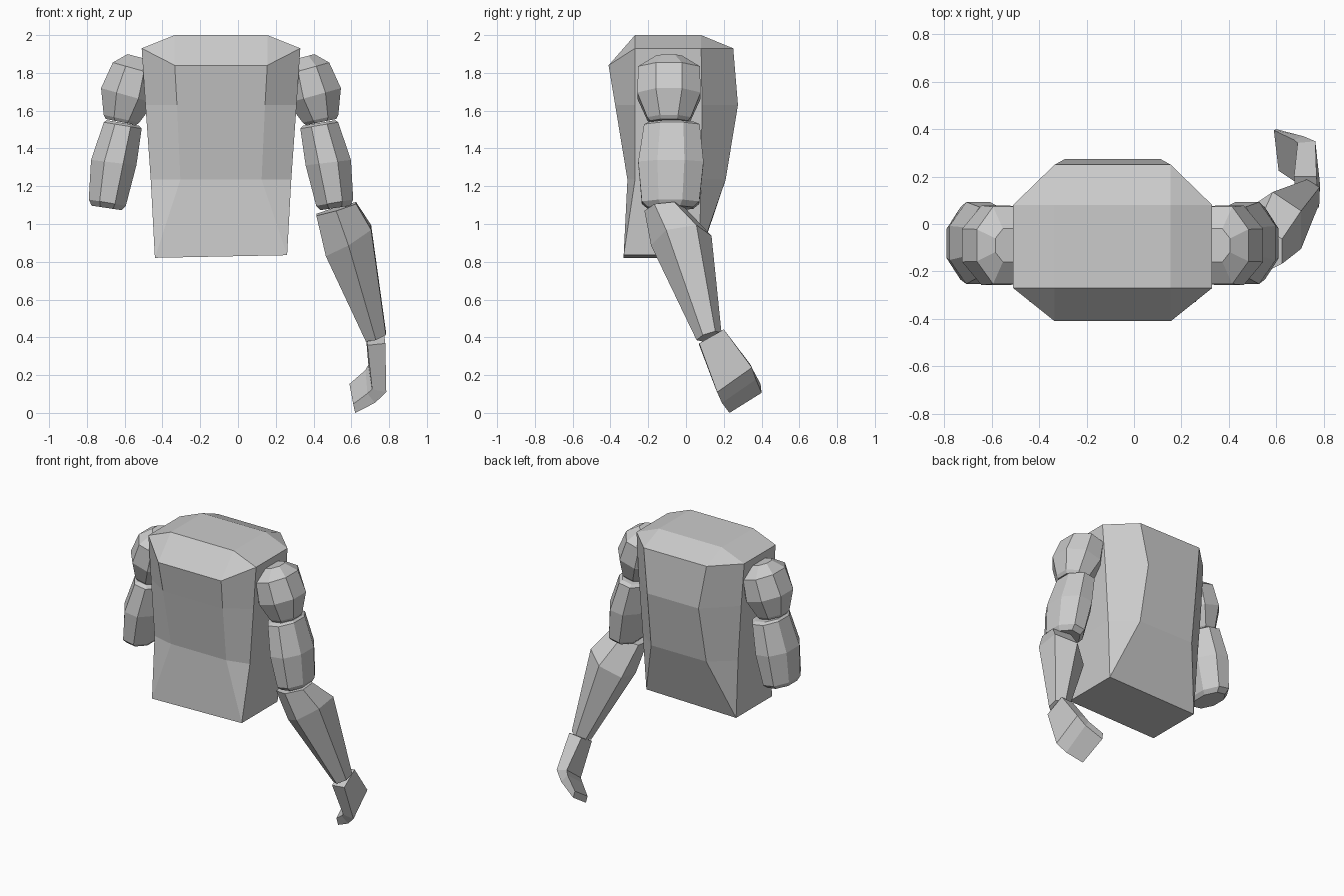
import bpy
import bmesh
from math import cos, sin, pi
from mathutils import Vector

cube = bpy.data.objects.get("Cube")
if cube:
    bpy.data.objects.remove(cube, do_unlink=True)

MID = -0.09  # symmetry plane of the body

grey = bpy.data.materials.new("plain grey")
grey.use_nodes = True
grey.diffuse_color = (0.6, 0.6, 0.6, 1)
grey.node_tree.nodes["Principled BSDF"].inputs["Base Color"].default_value = (0.6, 0.6, 0.6, 1)


def finish(bm, name):
    bmesh.ops.remove_doubles(bm, verts=bm.verts, dist=0.0005)
    bmesh.ops.recalc_face_normals(bm, faces=bm.faces)
    mesh = bpy.data.meshes.new(name)
    bm.to_mesh(mesh)
    bm.free()
    mesh.materials.append(grey)
    obj = bpy.data.objects.new(name, mesh)
    bpy.context.collection.objects.link(obj)
    return obj


def skin(bm, rings):
    """Bridge rings of equal length with quads."""
    for a, b in zip(rings, rings[1:]):
        for i in range(len(a)):
            j = (i + 1) % len(a)
            bm.faces.new((a[i], a[j], b[j], b[i]))


def loft(name, sections):
    bm = bmesh.new()
    rings = [[bm.verts.new(p) for p in s] for s in sections]
    skin(bm, rings)
    bm.faces.new(rings[0])
    bm.faces.new(rings[-1])
    return finish(bm, name)


def limb(name, sides, rings, side=1):
    """Loft sheared rings: centre, half width x, half width y, slope x, slope y."""
    sections = []
    angles = [(k + 0.5) * 2 * pi / sides for k in range(sides)]
    top = max(sin(a) for a in angles)
    for (x, y, z), rx, ry, sx, sy in rings:
        ring = []
        for a in angles:
            dx, dy = rx * cos(a) / cos(pi / sides), ry * sin(a) / top
            px = x + dx
            if side < 0:
                px = 2 * MID - px
            ring.append((px, y + dy, z + sx * dx + sy * dy))
        sections.append(ring)
    return loft(name, sections)


# Torso: chamfered box whose corner strips run to points at the waist
def torso_ring(bm, xi, xo, front, side_front, side_back, back, z, z_front=None):
    half = [(xi, front), (xo, side_front), (xo, side_back), (xi, back)]
    pts = half + [(-x, y) for x, y in reversed(half)]
    lift = z if z_front is None else z_front
    return [bm.verts.new((MID + x, y, lift if i in (0, 7) else z))
            for i, (x, y) in enumerate(pts)]


bm = bmesh.new()
rings = [
    torso_ring(bm, 0.245, 0.42, -0.41, -0.27, 0.08, 0.25, 1.93, 1.84),
    torso_ring(bm, 0.20, 0.40, -0.375, -0.27, 0.085, 0.275, 1.63),
    torso_ring(bm, 0.215, 0.372, -0.31, -0.27, 0.08, 0.21, 1.235),
    torso_ring(bm, 0.35, 0.35, -0.33, -0.33, 0.07, 0.07, 0.828),
]
# front edge stays straight between the top and the belly
for i, sign in ((0, 1), (7, -1)):
    rings[1][i].co.x = MID + sign * 0.233
for v in rings[3]:
    v.co.z += 0.02 * (v.co.x - MID)
skin(bm, rings)
bm.faces.new(rings[3])
cap = [bm.verts.new((MID + x, y, 2.0))
       for x, y in ((0.245, -0.27), (0.245, 0.08), (-0.245, 0.08), (-0.245, -0.27))]
bm.faces.new(cap)
r = rings[0]
corner = [cap[0], cap[0], cap[1], cap[1], cap[2], cap[2], cap[3], cap[3]]
for i in range(8):
    j = (i + 1) % 8
    if corner[i] is corner[j]:
        bm.faces.new((r[i], r[j], corner[i]))
    else:
        bm.faces.new((r[i], r[j], corner[j], corner[i]))
bmesh.ops.dissolve_degenerate(bm, dist=0.0005, edges=bm.edges)
finish(bm, "torso")

# Shoulders and upper arms, mirrored about the body
shoulder = [
    ((0.35, -0.09, 1.885), 0.055, 0.07, 0.26, 0),
    ((0.366, -0.09, 1.822), 0.117, 0.163, 0.28, 0),
    ((0.405, -0.09, 1.68), 0.14, 0.168, 0.28, 0),
    ((0.437, -0.09, 1.557), 0.094, 0.115, 0.22, 0),
    ((0.44, -0.09, 1.54), 0.08, 0.10, 0.2, 0),
]
upper_arm = [
    ((0.43, -0.075, 1.535), 0.085, 0.12, 0.17, 0),
    ((0.43, -0.075, 1.522), 0.10, 0.147, 0.17, 0),
    ((0.478, -0.08, 1.325), 0.12, 0.173, 0.12, 0),
    ((0.512, -0.082, 1.113), 0.098, 0.152, 0.17, 0),
    ((0.515, -0.082, 1.085), 0.08, 0.12, 0.15, 0),
]
for side, label in ((1, "left"), (-1, "right")):
    limb(label + "_shoulder", 8, shoulder, side)
    limb(label + "_upper_arm", 8, upper_arm, side)

# Left forearm, tapering to the wrist
limb("left_forearm", 6, [
    ((0.52, -0.115, 1.08), 0.105, 0.105, 0.3, 0.1),
    ((0.585, -0.025, 0.912), 0.12, 0.16, 0.58, 0.16),
    ((0.73, 0.122, 0.405), 0.053, 0.066, 0.33, 0.3),
])


# Left hand: flat palm with fingers curled inward
def hand_section(outer, inner, width):
    o, i, w = Vector(outer), Vector(inner), Vector(width)
    return [o - w, o + w, i + w, i - w]


loft("left_hand", [
    hand_section((0.775, 0.135, 0.405), (0.68, 0.135, 0.395), (-0.005, 0.065, 0.037)),
    hand_section((0.775, 0.257, 0.175), (0.70, 0.25, 0.19), (-0.01, 0.092, 0.065)),
    hand_section((0.72, 0.28, 0.115), (0.68, 0.265, 0.165), (-0.005, 0.09, 0.062)),
    hand_section((0.61, 0.315, 0.053), (0.60, 0.31, 0.10), (-0.01, 0.085, 0.053)),
])
